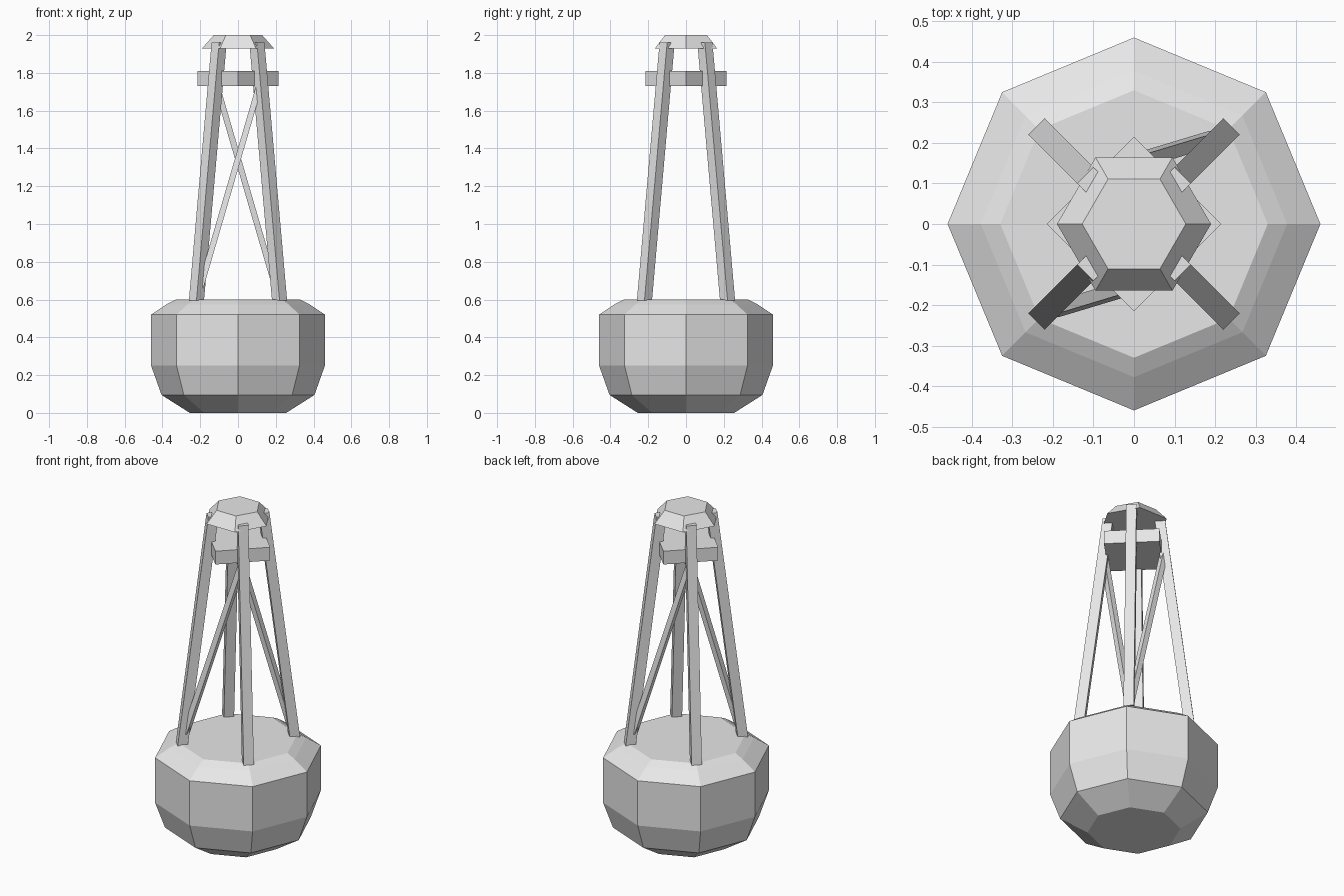
import bpy
import bmesh
from math import pi, cos, sin

cube = bpy.data.objects.get("Cube")
if cube:
    bpy.data.objects.remove(cube, do_unlink=True)

GREY = (0.8, 0.8, 0.8, 1)
grey = bpy.data.materials.new("light_grey")
grey.use_nodes = True
grey.diffuse_color = GREY
grey.node_tree.nodes["Principled BSDF"].inputs["Base Color"].default_value = GREY


def loft(name, sides, rings, turn=0.0):
    """Closed solid through level polygons, each given as (x, y, z, radius)."""
    bm = bmesh.new()
    loops = []
    for x, y, z, radius in rings:
        angles = [turn + 2 * pi * i / sides for i in range(sides)]
        loops.append([bm.verts.new((x + radius * cos(a), y + radius * sin(a), z))
                      for a in angles])
    for low, high in zip(loops, loops[1:]):
        for i in range(sides):
            j = (i + 1) % sides
            bm.faces.new((low[i], low[j], high[j], high[i]))
    bm.faces.new(loops[0][::-1])
    bm.faces.new(loops[-1])
    mesh = bpy.data.meshes.new(name)
    bm.to_mesh(mesh)
    bm.free()
    mesh.materials.append(grey)
    obj = bpy.data.objects.new(name, mesh)
    bpy.context.collection.objects.link(obj)
    return obj


# Faceted float
profile = [(0, 0.255), (0.095, 0.405), (0.25, 0.46), (0.52, 0.46),
           (0.575, 0.378), (0.6, 0.33)]
loft("float", 8, [(0, 0, z, r) for z, r in profile])

# Four leaning legs
for side, sx in (("left", 1), ("right", -1)):
    for end, sy in (("front", -1), ("back", 1)):
        loft(f"{end}_{side}_leg", 4,
             [(0.22 * sx, 0.22 * sy, 0.595, 0.04),
              (0.10 * sx, 0.10 * sy, 1.96, 0.04)])

# One diagonal brace on the front and one on the back
for end, s in (("front", 1), ("back", -1)):
    loft(f"{end}_brace", 4,
         [(-0.20 * s, -0.213 * s, 0.66, 0.023),
          (0.115 * s, -0.118 * s, 1.74, 0.023)], turn=pi / 4)

# Square platform between the legs
loft("platform", 4, [(0, 0, 1.73, 0.215), (0, 0, 1.81, 0.215)])

# Hexagonal cap
loft("cap", 6, [(0, 0, 1.93, 0.19), (0, 0, 2.0, 0.128)])
